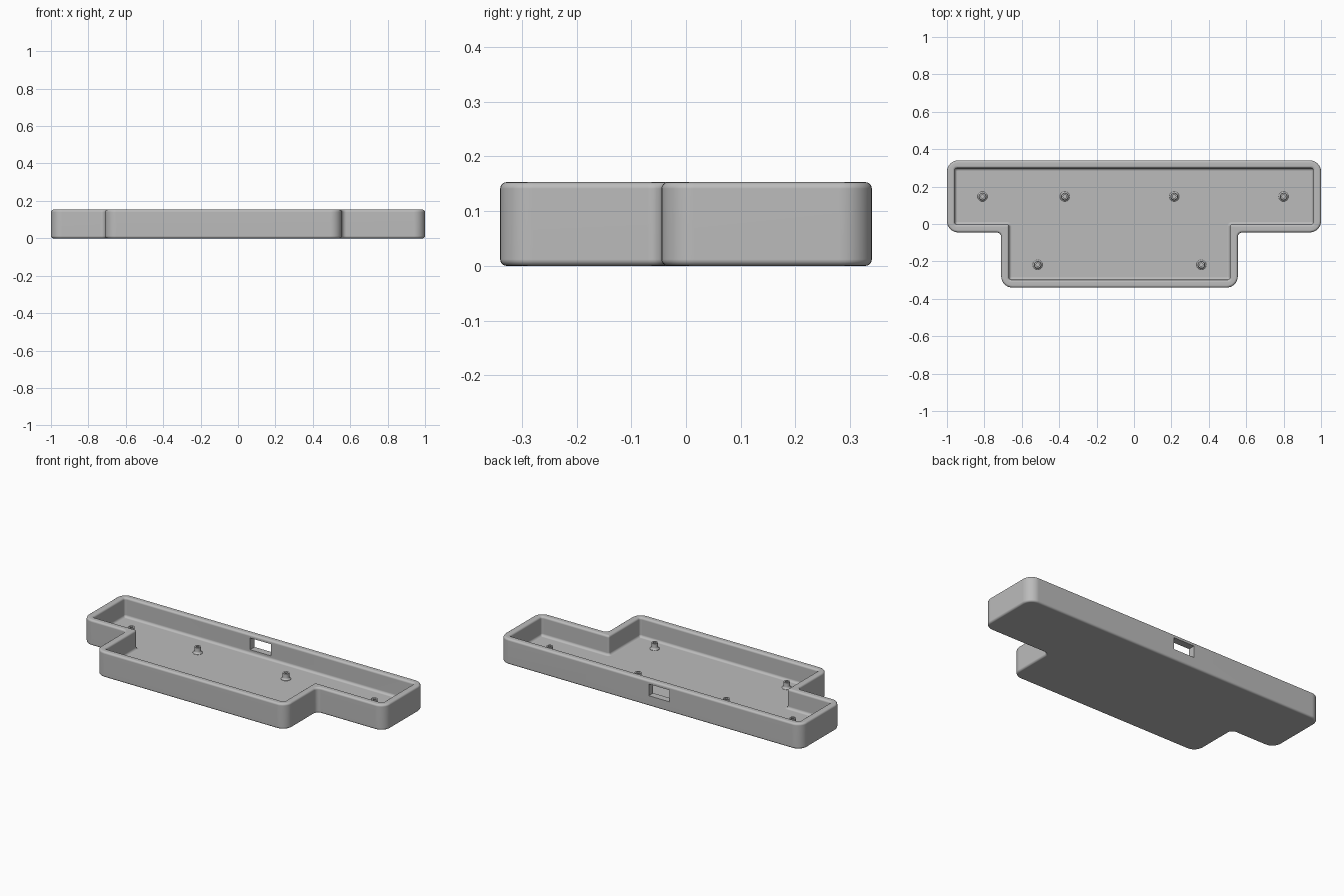
import bpy, bmesh, math
from mathutils import Vector

cube = bpy.data.objects.get("Cube")
if cube:
    bpy.data.objects.remove(cube, do_unlink=True)

# Single grey plastic
grey = bpy.data.materials.new("grey plastic")
grey.use_nodes = True
grey.diffuse_color = (0.5, 0.5, 0.5, 1)
grey.node_tree.nodes["Principled BSDF"].inputs["Base Color"].default_value = (0.5, 0.5, 0.5, 1)

H, WALL, FLOOR, EDGE, FILLET = 0.153, 0.042, 0.037, 0.012, 0.015
# Footprint, counter-clockwise
CORNERS = [Vector(c) for c in [(-0.71, -0.34), (0.555, -0.34), (0.555, -0.045), (1, -0.045),
                               (1, 0.34), (-1, 0.34), (-1, -0.045), (-0.71, -0.045)]]


def outline(inset, r_convex, r_concave, steps=8):
    """Footprint inset by a distance, with rounded corners."""
    pts, n = [], len(CORNERS)
    for i, c in enumerate(CORNERS):
        a = (c - CORNERS[i - 1]).normalized()
        b = (CORNERS[(i + 1) % n] - c).normalized()
        convex = a.x * b.y - a.y * b.x > 0
        r = r_convex if convex else r_concave
        turn = 1 if convex else -1
        c = c + (b - a) * inset * turn
        centre = c + (b - a) * r
        for k in range(steps + 1):
            t = k / steps * math.pi / 2
            pts.append(centre + (a * math.sin(t) - b * math.cos(t)) * r)
    return pts


def arc(d0, z0, r, start, end, steps=4):
    """Quarter-circle of (inset, height) pairs."""
    for k in range(steps + 1):
        t = math.radians(start + (end - start) * k / steps)
        yield d0 + r * math.cos(t), z0 + r * math.sin(t)


def finish(ob):
    bpy.ops.object.select_all(action='DESELECT')
    ob.select_set(True)
    bpy.context.view_layer.objects.active = ob
    bpy.ops.object.shade_smooth_by_angle(angle=math.radians(35))
    mod = ob.modifiers.new("flat_face_normals", 'WEIGHTED_NORMAL')
    mod.keep_sharp = True


def make_object(name, bm):
    bmesh.ops.recalc_face_normals(bm, faces=bm.faces)
    mesh = bpy.data.meshes.new(name)
    bm.to_mesh(mesh)
    bm.free()
    mesh.materials.append(grey)
    ob = bpy.data.objects.new(name, mesh)
    bpy.context.collection.objects.link(ob)
    return ob


# Tray shell: wall section swept through stacked outlines
outer = list(arc(EDGE, EDGE, EDGE, 270, 180)) + list(arc(EDGE, H - EDGE, EDGE, 180, 90))
inner = list(arc(WALL - EDGE, H - EDGE, EDGE, 90, 0)) + \
    list(arc(WALL + FILLET, FLOOR + FILLET, FILLET, 180, 270))
loops = [(z, outline(d, 0.06 - d, 0.025 + d)) for d, z in outer]
loops += [(z, outline(d, max(0.003, 0.012 - (d - WALL) * 0.6), max(0.003, 0.01 + d - WALL)))
          for d, z in inner]

bm = bmesh.new()
rings = [[bm.verts.new((p.x, p.y, z)) for p in pts] for z, pts in loops]
for lower, upper in zip(rings, rings[1:]):
    for i in range(len(lower)):
        bm.faces.new((lower[i - 1], lower[i], upper[i], upper[i - 1]))
bm.faces.new(rings[0])
bm.faces.new(rings[-1])
tray = make_object("tray", bm)

# Port opening through the back wall
bm = bmesh.new()
bmesh.ops.create_cube(bm, size=1)
bmesh.ops.scale(bm, vec=(0.137, 0.12, 0.07), verts=bm.verts)
bmesh.ops.translate(bm, vec=(-0.06, 0.32, 0.097), verts=bm.verts)
cutter = make_object("port_cutter", bm)
cutter.hide_render = True
cut = tray.modifiers.new("port_opening", 'BOOLEAN')
cut.operation = 'DIFFERENCE'
cut.solver = 'EXACT'
cut.object = cutter
bpy.context.view_layer.objects.active = tray
bpy.ops.object.modifier_apply(modifier=cut.name)
bpy.data.objects.remove(cutter, do_unlink=True)
finish(tray)

# Screw standoffs: flared base, straight post, blind hole
PROFILE = [(0.027, FLOOR - 0.002), (0.027, FLOOR + 0.002), (0.021, 0.043), (0.018, 0.05),
           (0.018, 0.074), (0.009, 0.074), (0.009, 0.045), (0, 0.045)]
for x, y in [(-0.81, 0.147), (-0.37, 0.147), (0.215, 0.147), (0.8, 0.147),
             (-0.515, -0.218), (0.36, -0.218)]:
    bm = bmesh.new()
    verts = [bm.verts.new((r, 0, z)) for r, z in PROFILE]
    edges = [bm.edges.new(pair) for pair in zip(verts, verts[1:])]
    bmesh.ops.spin(bm, geom=verts + edges, cent=(0, 0, 0), axis=(0, 0, 1),
                   angle=math.tau, steps=24)
    bmesh.ops.remove_doubles(bm, verts=bm.verts, dist=0.0001)
    post = make_object("standoff", bm)
    post.location = (x, y, 0)
    finish(post)
